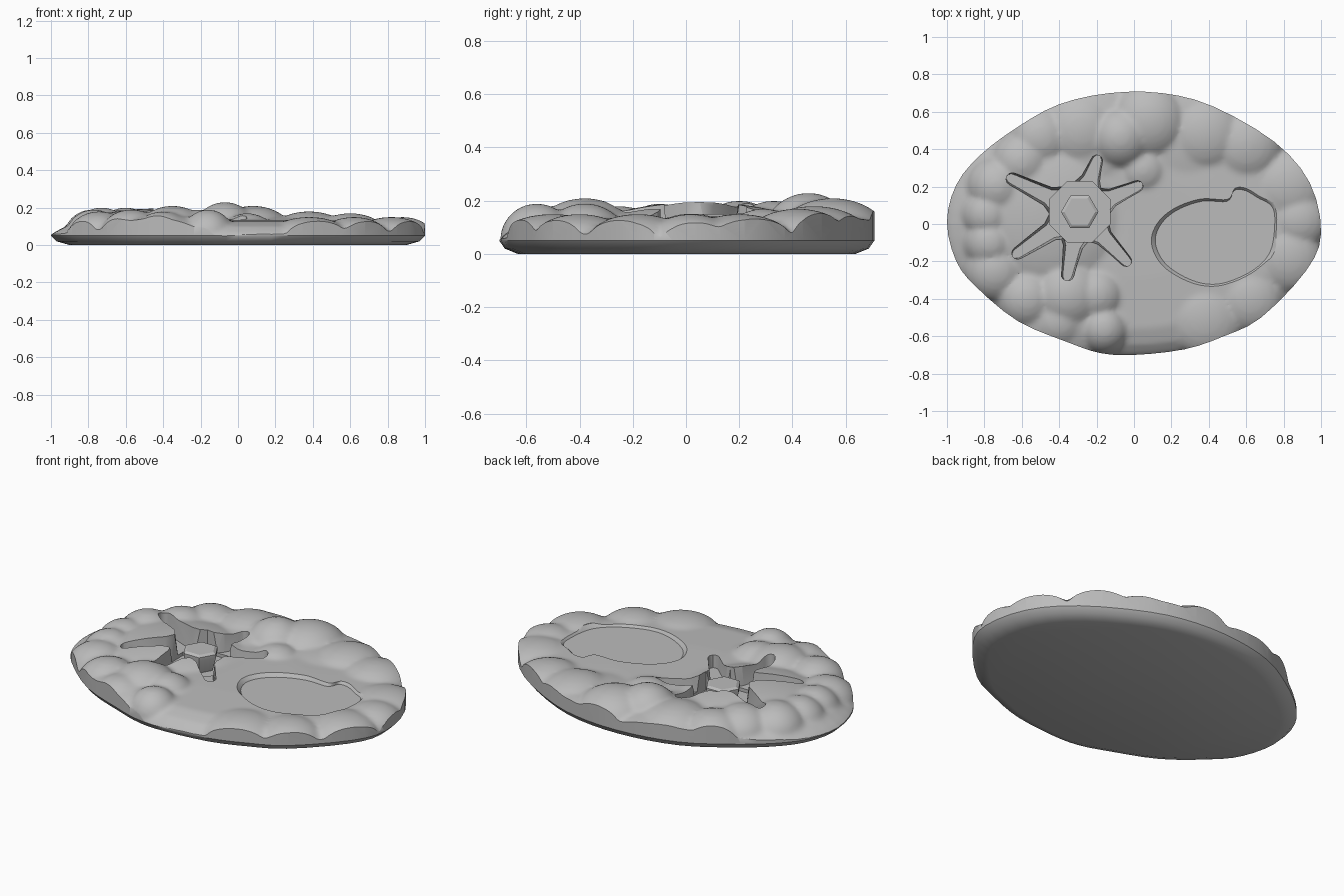
import bpy, bmesh
from math import cos, sin, pi, radians
from mathutils import Vector

old = bpy.data.objects.get("Cube")
if old:
    bpy.data.objects.remove(old, do_unlink=True)

stone = bpy.data.materials.new("stone grey")
stone.use_nodes = True
grey = (0.5, 0.5, 0.5, 1)
stone.diffuse_color = grey
stone.node_tree.nodes["Principled BSDF"].inputs["Base Color"].default_value = grey


def make_object(name, bm):
    bmesh.ops.recalc_face_normals(bm, faces=bm.faces)
    mesh = bpy.data.meshes.new(name)
    bm.to_mesh(mesh)
    bm.free()
    mesh.materials.append(stone)
    obj = bpy.data.objects.new(name, mesh)
    bpy.context.collection.objects.link(obj)
    return obj


def loft(bm, rings):
    """Closed solid through rings of equal point count."""
    loops = [[bm.verts.new(p) for p in ring] for ring in rings]
    for low, high in zip(loops, loops[1:]):
        for i in range(len(low)):
            j = (i + 1) % len(low)
            bm.faces.new((low[i], low[j], high[j], high[i]))
    bm.faces.new(loops[0][::-1])
    bm.faces.new(loops[-1])


def oval(rx, ry, z, n=56, centre=(0, 0), turn=0.0):
    return [(centre[0] + rx * cos(turn + 2 * pi * i / n),
             centre[1] + ry * sin(turn + 2 * pi * i / n), z) for i in range(n)]


def smooth_loop(points, steps=5):
    """Closed curve through the control points."""
    pts = [Vector(p) for p in points]
    out = []
    for i in range(len(pts)):
        a, b, c, d = (pts[(i + k) % len(pts)] for k in (-1, 0, 1, 2))
        for s in range(steps):
            t = s / steps
            out.append(b + (c - a) * t / 2 + (a - b * 2.5 + c * 2 - d / 2) * t * t
                       + (b * 1.5 - a / 2 - c * 1.5 + d / 2) * t ** 3)
    return out


def scaled_ring(outline, scale, z, centre=Vector((0, 0))):
    return [(*(centre + (p - centre) * scale), z) for p in outline]


def apply_modifier(obj, kind, **settings):
    mod = obj.modifiers.new(kind, kind)
    for key, value in settings.items():
        setattr(mod, key, value)
    bpy.context.view_layer.objects.active = obj
    bpy.ops.object.modifier_apply(modifier=mod.name)


def cut(obj, cutter, operation):
    cutter.hide_render = True
    apply_modifier(obj, "BOOLEAN", operation=operation, solver="EXACT", object=cutter)
    bpy.data.objects.remove(cutter, do_unlink=True)


# Rounded boulders: x, y, radius, top height
boulders = [
    (-.07, .46, .18, .23), (-.28, .5, .22, .19), (-.5, .46, .18, .19), (-.6, .33, .17, .2),
    (.08, .55, .22, .21), (.38, .48, .22, .18), (.6, .42, .2, .17), (.05, .29, .15, .17),
    (-.73, .2, .17, .2), (-.78, .05, .15, .19), (-.77, -.1, .15, .19), (-.74, -.25, .17, .18),
    (-.57, -.4, .17, .19), (-.35, -.38, .2, .21), (-.2, -.38, .16, .19),
    (-.16, -.56, .14, .19), (-.4, -.52, .16, .18), (.38, -.5, .21, .15),
    (.62, -.4, .18, .15), (.82, .2, .2, .15), (.88, .02, .16, .15), (.82, -.18, .19, .15),
]
# Broad swells that fill in beneath the boulders and round the star socket
swells = [(-.45, .05, .45, .195), (-.25, .45, .36, .16), (.27, .47, .34, .15),
          (-.38, -.42, .32, .165)]

# Gently domed ground
bm = bmesh.new()
loft(bm, [oval(s, s * .7, z) for s, z in
          ((1, -.06), (1.02, .04), (.98, .07), (.92, .1), (.8, .125), (.4, .135))])
for x, y, r, top in boulders + swells:
    made = bmesh.ops.create_uvsphere(bm, u_segments=28, v_segments=18, radius=1)
    base = .05
    for v in made["verts"]:
        v.co = (x + v.co.x * r, y + v.co.y * r, base + v.co.z * (top - base))
rock = make_object("rocky_base", bm)
apply_modifier(rock, "REMESH", mode="VOXEL", voxel_size=.014)
apply_modifier(rock, "SMOOTH", factor=.5, iterations=8)

# Irregular oval outline with a flat underside and chamfered lower rim
rim = smooth_loop([
    (1, -.05), (.94, .22), (.75, .44), (.42, .63), (.15, .7), (-.13, .7), (-.4, .64),
    (-.62, .52), (-.82, .37), (-.95, .21), (-1, .01), (-.95, -.2), (-.84, -.34),
    (-.62, -.52), (-.36, -.63), (-.18, -.69), (0, -.7), (.27, -.67), (.48, -.6),
    (.68, -.5), (.92, -.25)], 3)
bm = bmesh.new()
loft(bm, [scaled_ring(rim, s, z) for s, z in ((.9, 0), (.97, .02), (1, .05), (1, .4))])
cut(rock, make_object("outline_cutter", bm), "INTERSECT")

# Shallow oval pocket with a small notch and a softened rim
outline = smooth_loop([
    (.1, -.1), (.13, 0), (.22, .08), (.36, .13), (.5, .13), (.54, .19), (.6, .19), (.67, .15),
    (.75, .1), (.765, 0), (.74, -.15), (.65, -.25), (.5, -.32), (.38, -.33), (.26, -.29),
    (.15, -.21)])
bm = bmesh.new()
loft(bm, [scaled_ring(outline, s, z, Vector((.45, -.08)))
          for s, z in ((.96, .114), (.98, .122), (1.03, .138), (1.03, .4))])
cut(rock, make_object("pocket_cutter", bm), "DIFFERENCE")

# Star socket: octagonal hub with six round-ended arms
hub = Vector((-.29, .065))
floor = .04
bm = bmesh.new()
loft(bm, [oval(.175, .175, z, 8, hub, pi / 8) for z in (floor, .4)])
cut(rock, make_object("hub_cutter", bm), "DIFFERENCE")
for tip in ((-.65, .24), (-.2, .335), (.015, .2), (-.045, -.195), (-.355, -.27), (-.62, -.155)):
    along = Vector(tip) - hub
    length = along.length
    along.normalize()
    side = Vector((-along.y, along.x))
    shape = [(.05, -.09), (.14, -.08), (.19, -.052)]
    shape += [(length + .034 * cos(a), .034 * sin(a))
              for a in (radians(d) for d in range(-90, 91, 30))]
    shape += [(u, -w) for u, w in shape[2::-1]]
    bm = bmesh.new()
    # Walls lean out slightly from the arm floor
    loft(bm, [[(*(hub + along * u + side * w * lean), z) for u, w in shape]
              for lean, z in ((.75, floor + .02), (1, .18), (1, .4))])
    cut(rock, make_object("arm_cutter", bm), "DIFFERENCE")

# Hexagonal post with a chamfered top
bm = bmesh.new()
loft(bm, [oval(r, r, z, 6, hub) for r, z in ((.075, .03), (.1, .12), (.1, .14), (.083, .15))])
post = make_object("hex_post", bm)

# Smooth stone, crisp edges on the cuts and post
for obj, angle in ((rock, 35), (post, 20)):
    bpy.ops.object.select_all(action="DESELECT")
    obj.select_set(True)
    bpy.context.view_layer.objects.active = obj
    bpy.ops.object.shade_smooth_by_angle(angle=radians(angle))
